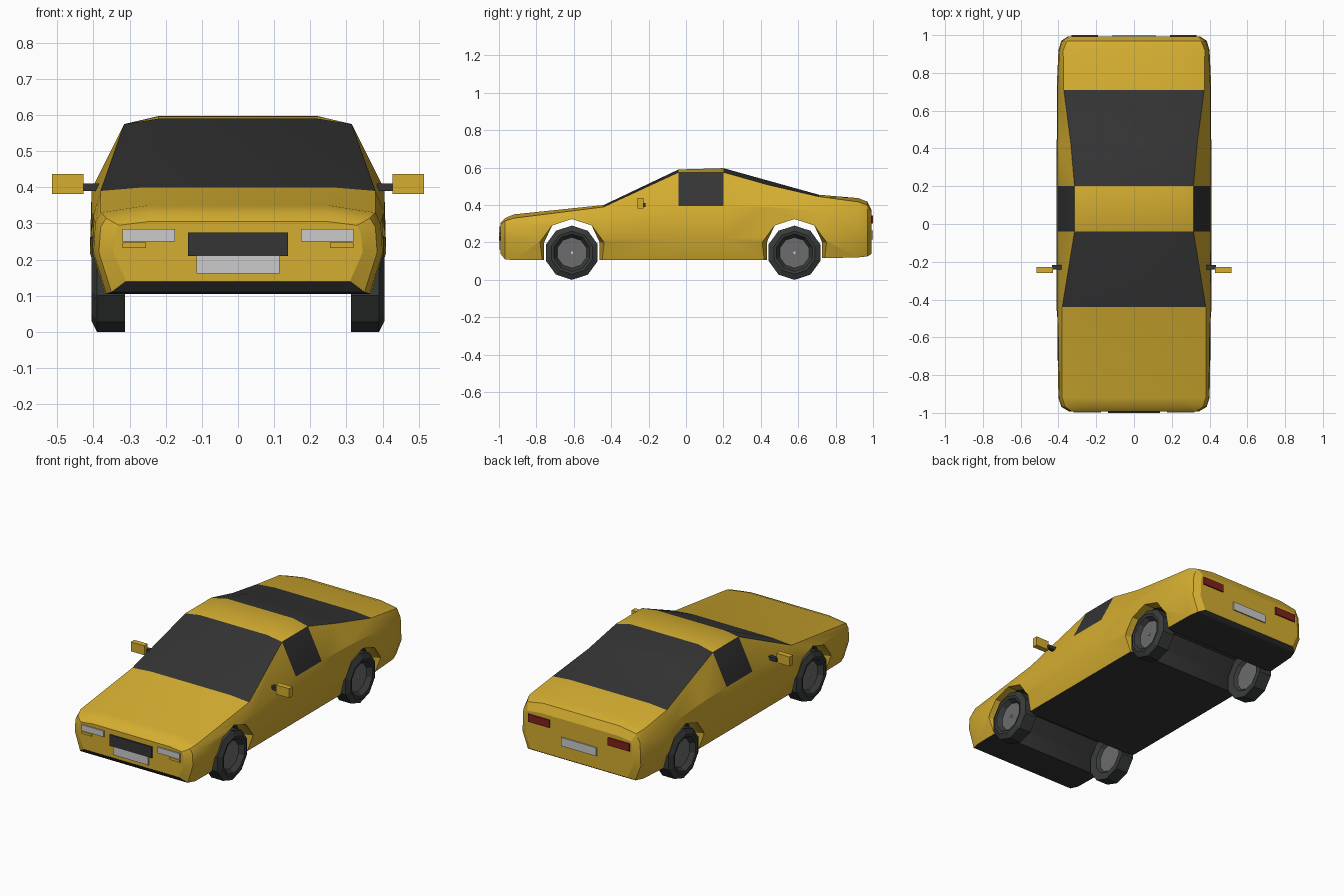
import bpy, bmesh, math

cube = bpy.data.objects.get("Cube")
if cube:
    bpy.data.objects.remove(cube, do_unlink=True)


def material(name, rgb):
    m = bpy.data.materials.new(name)
    m.use_nodes = True
    col = (*rgb, 1)
    m.diffuse_color = col
    m.node_tree.nodes["Principled BSDF"].inputs["Base Color"].default_value = col
    return m


paint = material("yellow_paint", (0.66, 0.42, 0.03))
dark = material("dark_glass_and_trim", (0.035, 0.035, 0.035))
tyre = material("tyre_rubber", (0.04, 0.043, 0.043))
hub = material("hub_grey", (0.15, 0.15, 0.15))
white = material("lamp_white", (0.6, 0.6, 0.6))
red = material("tail_red", (0.22, 0.015, 0.012))


def add_object(name, bm, mats):
    bmesh.ops.recalc_face_normals(bm, faces=bm.faces)
    mesh = bpy.data.meshes.new(name)
    bm.to_mesh(mesh)
    bm.free()
    for m in mats:
        mesh.materials.append(m)
    ob = bpy.data.objects.new(name, mesh)
    bpy.context.collection.objects.link(ob)
    return ob


def loft(bm, rings, rule, cap=0):
    """Bridge rings of points; rule(segment, strip) gives the material index."""
    rows = [[bm.verts.new(p) for p in ring] for ring in rings]
    n = len(rows[0])
    for i, (a, b) in enumerate(zip(rows, rows[1:])):
        for j in range(n):
            k = (j + 1) % n
            bm.faces.new((a[j], a[k], b[k], b[j])).material_index = rule(i, j)
    for row in (rows[0], rows[-1]):
        bm.faces.new(row).material_index = cap


def box(name, x, y, z, mat):
    bm = bmesh.new()
    bmesh.ops.create_cube(bm, size=1)
    for v in bm.verts:
        v.co = [(r[0] + r[1]) / 2 + c * (r[1] - r[0]) for c, r in zip(v.co, (x, y, z))]
    return add_object(name, bm, [mat])


def decagon(x, y, z, r, limit=1):
    """Ten-sided ring across the axle, with its width optionally limited."""
    pts = []
    for i in range(10):
        a = math.tau * i / 10
        dy = max(-limit, min(limit, r * math.sin(a)))
        pts.append((x, y + dy, z + r * math.cos(a)))
    return pts


# Body stations: y, half width, sill z, belt z, top corner x z, top inner x z
stations = [
    (-.992, .345, .14, .27, .33, .295, .25, .305),
    (-.968, .385, .11, .29, .365, .315, .25, .33),
    (-.92, .40, .105, .30, .38, .33, .25, .35),
    (-.44, .41, .105, .33, .38, .39, .26, .40),
    (-.04, .41, .105, .395, .315, .575, .22, .59),
    (.20, .41, .105, .395, .315, .575, .22, .597),
    (.43, .41, .105, .39, .335, .51, .24, .533),
    (.71, .41, .115, .37, .372, .445, .26, .455),
    (.92, .40, .12, .37, .375, .417, .26, .437),
    (.97, .385, .125, .35, .355, .4, .25, .418),
    (.993, .35, .14, .33, .335, .36, .25, .37),
]
rings = []
for y, w, z0, z2, x3, z3, x4, z4 in stations:
    half = [(w - .035, z0), (w, .22), (w - .005, z2), (x3, z3), (x4, z4)]
    rings.append([(x, y, z) for x, z in half] + [(-x, y, z) for x, z in reversed(half)])


def body_rule(i, j):
    underside = j == 9
    screens = i in (3, 5, 6) and j in (3, 4, 5)
    side_window = i == 4 and j in (2, 6)
    return int(underside or screens or side_window)


bm = bmesh.new()
loft(bm, rings, body_rule)
body = add_object("body_shell", bm, [paint, dark])

# Wheel arches: painted lips at the sides, dark tunnel between
AXLES = {"front": -.61, "rear": .58}
HUB_Z = .145
bm = bmesh.new()
for y in AXLES.values():
    arch = [decagon(x, y, HUB_Z, .18, .148 if abs(x) < .35 else 1)
            for x in (-.6, -.4, -.34, .34, .4, .6)]
    loft(bm, arch, lambda i, j: int(i == 2))
cutter = add_object("arch_cutter", bm, [paint, dark])
cutter.hide_render = True
mod = body.modifiers.new("arches", "BOOLEAN")
mod.operation = "DIFFERENCE"
mod.solver = "EXACT"
mod.object = cutter
bpy.ops.object.select_all(action="DESELECT")
bpy.context.view_layer.objects.active = body
body.select_set(True)
bpy.ops.object.modifier_apply(modifier=mod.name)
bpy.data.objects.remove(cutter, do_unlink=True)
bpy.ops.object.shade_smooth_by_angle(angle=math.radians(25))

# Wheels: (x, radius) profile from the inner face to the outer face
profile = [(.335, .085), (.318, .1), (.312, .145), (.39, .145),
           (.405, .115), (.402, .1), (.375, .082)]
for s, side in ((1, "left"), (-1, "right")):
    for end, y in AXLES.items():
        bm = bmesh.new()
        loft(bm, [decagon(s * x, y, HUB_Z, r) for x, r in profile], lambda i, j: 0, cap=1)
        add_object(f"{end}_{side}_wheel", bm, [tyre, hub])
        box(f"{end}_{side}_hub_pin", sorted((s * .37, s * .38)), (y - .006, y + .006),
            (HUB_Z - .006, HUB_Z + .006), white)

    # Door mirrors
    box(f"{side}_mirror_arm", sorted((s * .385, s * .435)), (-.24, -.217), (.39, .411), dark)
    box(f"{side}_mirror", sorted((s * .428, s * .515)), (-.26, -.228), (.382, .437), paint)

    # Lamps
    box(f"{side}_headlamp", sorted((s * .175, s * .32)), (-.999, -.99), (.25, .285), white)
    box(f"{side}_fog_lamp", sorted((s * .255, s * .32)), (-.999, -.99), (.232, .247), paint)
    box(f"{side}_tail_lamp", sorted((s * .19, s * .33)), (.991, 1), (.3, .345), red)

# Grille and blank plates
box("grille", (-.138, .138), (-1, -.991), (.21, .275), dark)
box("front_plate", (-.115, .115), (-.999, -.99), (.162, .21), white)
box("rear_plate", (-.115, .115), (.991, 1), (.215, .265), white)
